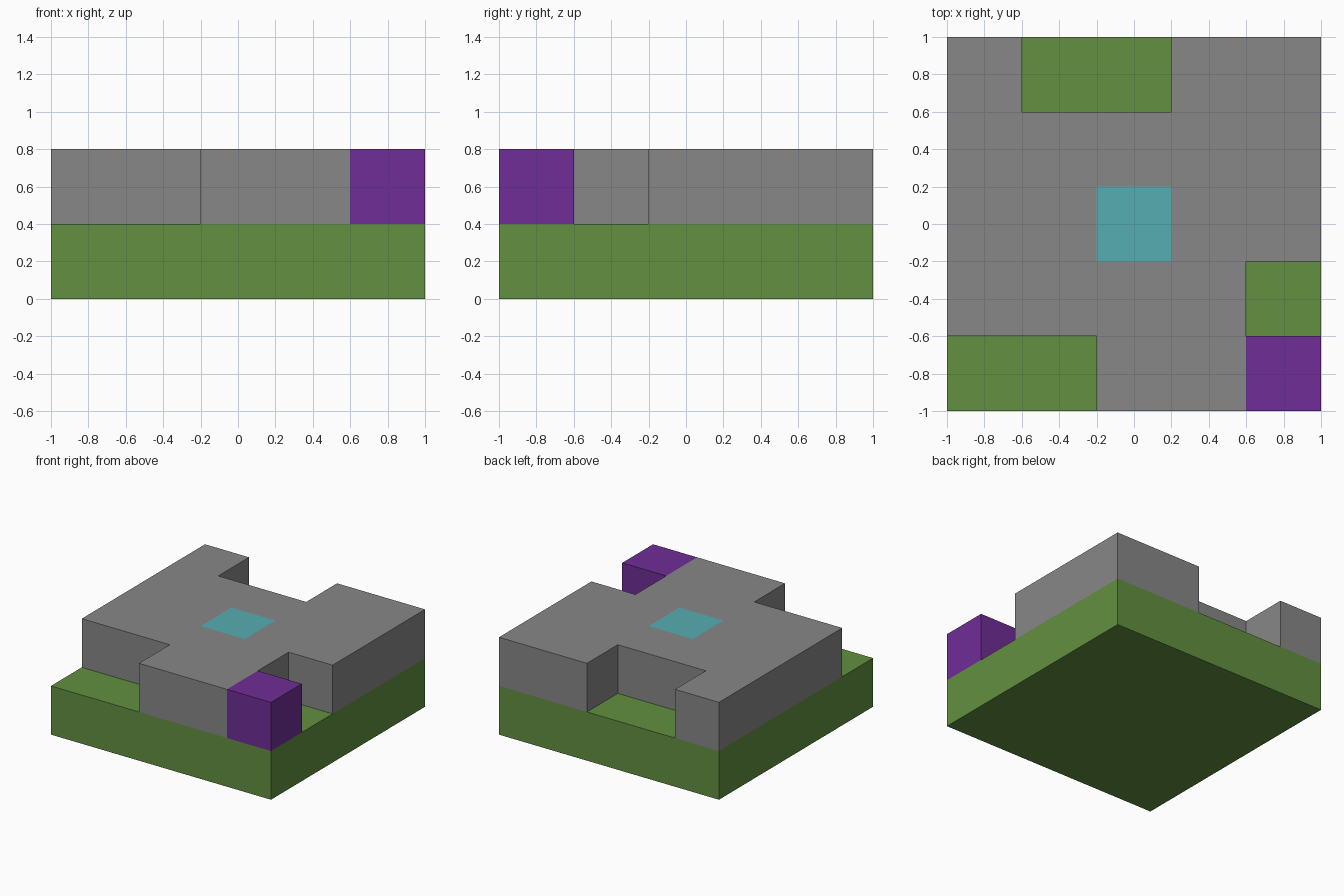
import bpy
import bmesh

cube = bpy.data.objects.get("Cube")
if cube:
    bpy.data.objects.remove(cube, do_unlink=True)

CELL = 0.4  # every part sits on a five by five plan


def material(name, r, g, b):
    mat = bpy.data.materials.new(name)
    mat.use_nodes = True
    mat.diffuse_color = (r, g, b, 1)
    mat.node_tree.nodes["Principled BSDF"].inputs["Base Color"].default_value = (r, g, b, 1)
    return mat


MATERIALS = {
    "G": material("grass green", 0.122, 0.279, 0.051),
    "S": material("stone grey", 0.238, 0.242, 0.238),
    "P": material("purple", 0.156, 0.026, 0.305),
    "C": material("cyan", 0.093, 0.423, 0.445),
}


def slab(name, plan, keys, bottom):
    """Raise the plan cells whose letters are in keys into one closed layer."""
    bm = bmesh.new()
    half = len(plan) * CELL / 2
    for row, line in enumerate(plan):
        for col, key in enumerate(line):
            if key in keys:
                x, y = col * CELL - half, half - row * CELL
                corners = [(x, y), (x, y - CELL), (x + CELL, y - CELL), (x + CELL, y)]
                face = bm.faces.new([bm.verts.new((*c, bottom)) for c in corners])
                face.material_index = keys.index(key)
    bmesh.ops.remove_doubles(bm, verts=bm.verts, dist=0.001)
    raised = bmesh.ops.extrude_face_region(bm, geom=bm.faces[:], use_keep_orig=True)["geom"]
    top_verts = [v for v in raised if isinstance(v, bmesh.types.BMVert)]
    bmesh.ops.translate(bm, verts=top_verts, vec=(0, 0, CELL))
    bmesh.ops.recalc_face_normals(bm, faces=bm.faces)
    # only upward faces carry the inset colour
    for face in bm.faces:
        if face.normal.z < 0.5:
            face.material_index = 0
    # merge flat neighbours of the same colour
    bmesh.ops.dissolve_limit(bm, angle_limit=0.01, verts=bm.verts, edges=bm.edges,
                             delimit={"MATERIAL"})
    mesh = bpy.data.meshes.new(name)
    bm.to_mesh(mesh)
    bm.free()
    for key in keys:
        mesh.materials.append(MATERIALS[key])
    obj = bpy.data.objects.new(name, mesh)
    bpy.context.collection.objects.link(obj)


# upper layer seen from above, back row first
upper = ["S..SS",
         "SSSSS",
         "SSCSS",
         "SSSS.",
         "..SSP"]

slab("grass_base", ["GGGGG"] * 5, "G", 0)
slab("stone_layer", upper, "SC", CELL)
slab("corner_block", upper, "P", CELL)
